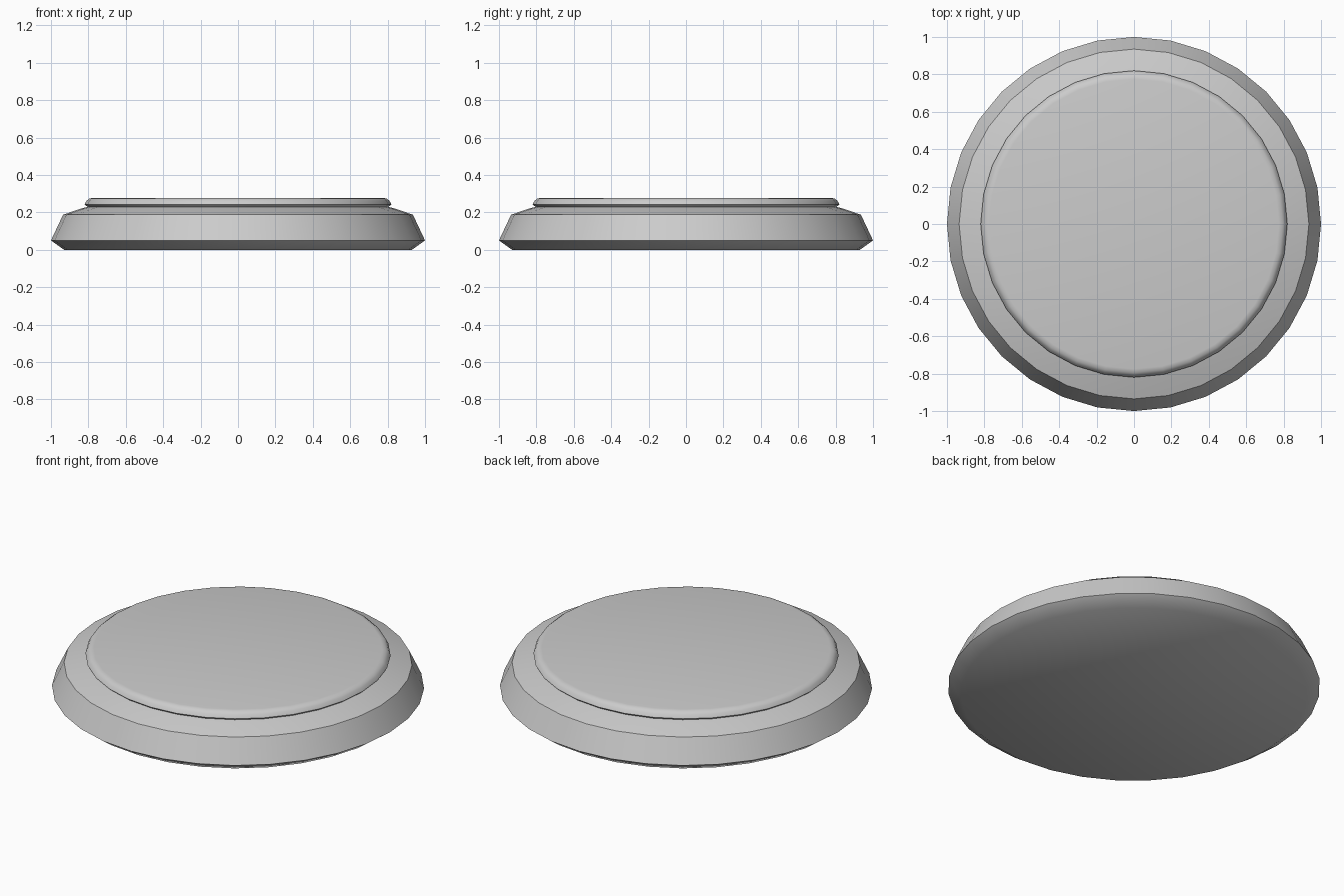
import bpy, bmesh
from math import cos, sin, pi, radians

if "Cube" in bpy.data.objects:
    bpy.data.objects.remove(bpy.data.objects["Cube"])

SIDES = 32


def lathe(name, profile):
    """Turn a (radius, height) profile around z and cap both ends."""
    bm = bmesh.new()
    rings = [[bm.verts.new((r * cos(2 * pi * i / SIDES), r * sin(2 * pi * i / SIDES), z))
              for i in range(SIDES)] for r, z in profile]
    for low, high in zip(rings, rings[1:]):
        for i in range(SIDES):
            j = (i + 1) % SIDES
            bm.faces.new((low[i], low[j], high[j], high[i]))
    bm.faces.new(rings[0][::-1])
    bm.faces.new(rings[-1])
    mesh = bpy.data.meshes.new(name)
    bm.to_mesh(mesh)
    bm.free()
    obj = bpy.data.objects.new(name, mesh)
    bpy.context.collection.objects.link(obj)
    bpy.context.view_layer.objects.active = obj
    obj.select_set(True)
    bpy.ops.object.shade_smooth_by_angle(angle=radians(45))
    obj.select_set(False)
    return obj


# Round base: bevelled foot, sloped side, shoulder, small groove, raised rim and flat top
lathe("round_base", [
    (0.93, 0.0), (1.0, 0.05), (0.935, 0.188), (0.84, 0.22), (0.805, 0.23),
    (0.82, 0.243), (0.81, 0.262), (0.795, 0.274), (0.775, 0.278),
])
